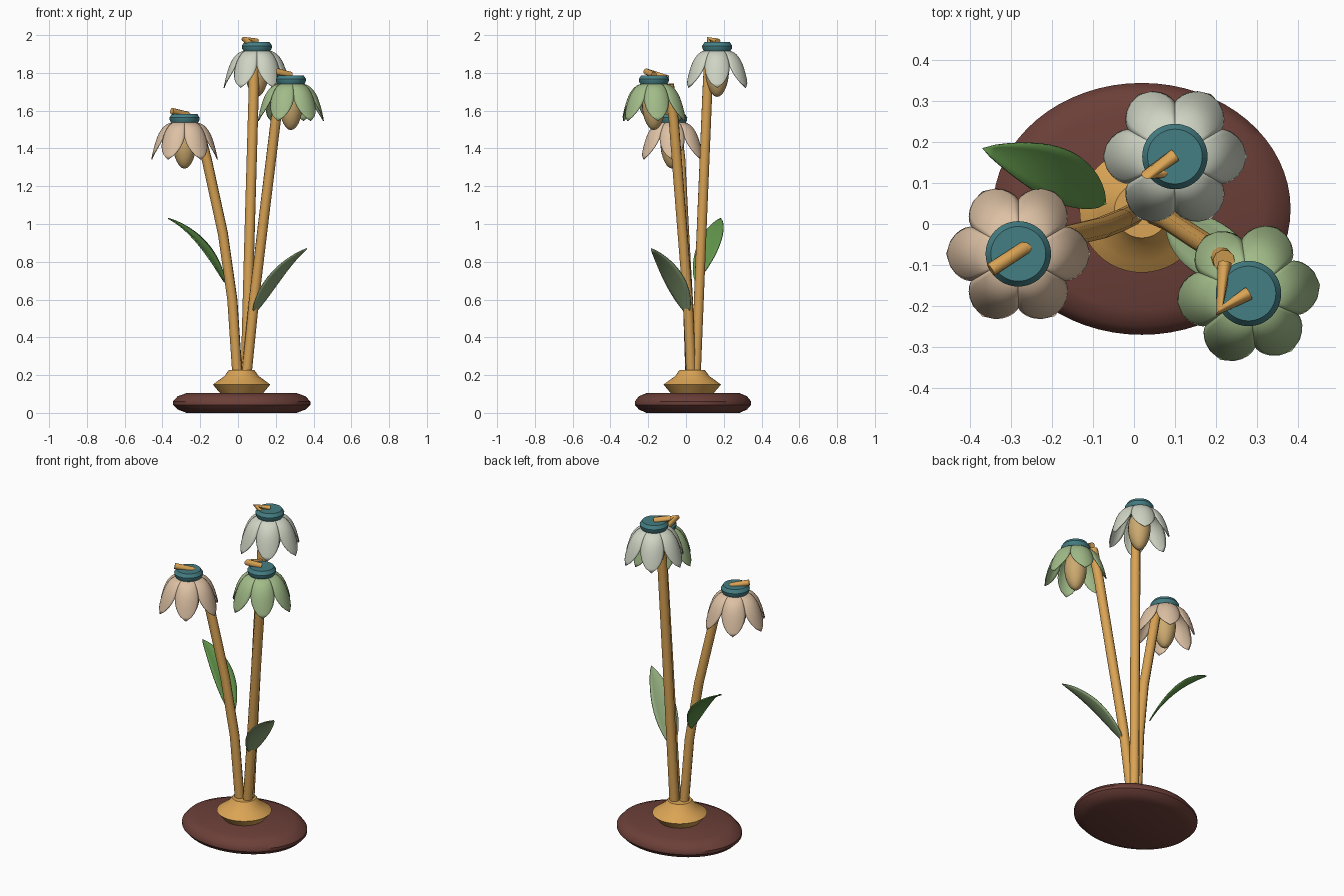
import bpy, bmesh, math
from mathutils import Vector

cube = bpy.data.objects.get("Cube")
if cube:
    bpy.data.objects.remove(cube)


def material(name, r, g, b):
    m = bpy.data.materials.new(name)
    m.use_nodes = True
    m.diffuse_color = (r, g, b, 1)
    m.node_tree.nodes["Principled BSDF"].inputs["Base Color"].default_value = (r, g, b, 1)
    return m


BROWN = material("dark brown", 0.15, 0.05, 0.04)
GOLD = material("golden tan", 0.70, 0.37, 0.09)
TEAL = material("teal", 0.06, 0.21, 0.23)
SEED = material("pale ochre", 0.60, 0.40, 0.16)
IVORY = material("ivory", 0.62, 0.66, 0.55)
SAGE = material("sage", 0.36, 0.50, 0.25)
PEACH = material("peach", 0.72, 0.53, 0.37)
LEAF = material("leaf green", 0.12, 0.30, 0.07)
PALE_LEAF = material("pale leaf green", 0.28, 0.40, 0.20)


def finish(name, bm, mat, angle=40):
    bmesh.ops.remove_doubles(bm, verts=bm.verts, dist=0.0002)
    mesh = bpy.data.meshes.new(name)
    bm.to_mesh(mesh)
    bm.free()
    return place(name, mesh, mat, angle)


def place(name, mesh, mat, angle=40):
    ob = bpy.data.objects.new(name, mesh)
    bpy.context.collection.objects.link(ob)
    mesh.materials.clear()
    mesh.materials.append(mat)
    bpy.ops.object.select_all(action="DESELECT")
    ob.select_set(True)
    bpy.context.view_layer.objects.active = ob
    bpy.ops.object.shade_smooth_by_angle(angle=math.radians(angle))
    return ob


def lathe(name, profile, centre, mat, scale=(1, 1), sides=48, angle=40):
    """Turn (radius, height) points about the vertical axis."""
    bm = bmesh.new()
    pts = [bm.verts.new((r, 0, z)) for r, z in profile]
    edges = [bm.edges.new(pair) for pair in zip(pts, pts[1:])]
    bmesh.ops.spin(bm, geom=pts + edges, cent=(0, 0, 0), axis=(0, 0, 1),
                   angle=math.tau, steps=sides, use_duplicate=False)
    for v in bm.verts:
        v.co = Vector((v.co.x * scale[0], v.co.y * scale[1], v.co.z)) + Vector(centre)
    bmesh.ops.remove_doubles(bm, verts=bm.verts, dist=0.0002)
    bmesh.ops.recalc_face_normals(bm, faces=bm.faces)
    return finish(name, bm, mat, angle)


def tube(name, points, radius, mat):
    """Round stalk through a few points, with closed ends."""
    cu = bpy.data.curves.new(name, "CURVE")
    cu.dimensions = "3D"
    cu.bevel_depth = radius
    cu.bevel_resolution = 3
    cu.use_fill_caps = True
    sp = cu.splines.new("POLY")
    sp.points.add(len(points) - 1)
    for p, co in zip(sp.points, points):
        p.co = (*co, 1)
    tmp = bpy.data.objects.new(name + "_path", cu)
    bpy.context.collection.objects.link(tmp)
    graph = bpy.context.evaluated_depsgraph_get()
    mesh = bpy.data.meshes.new_from_object(tmp.evaluated_get(graph))
    bpy.data.objects.remove(tmp)
    return place(name, mesh, mat, 50)


def sheet(bm, point, rows, cols):
    """Grid of quads from point(t, u), t in 0..1 and u in -1..1."""
    grid = [[bm.verts.new(point(i / rows, 2 * j / cols - 1)) for j in range(cols + 1)]
            for i in range(rows + 1)]
    for a, b in zip(grid, grid[1:]):
        for j in range(cols):
            bm.faces.new((a[j], b[j], b[j + 1], a[j + 1]))


def thicken(ob, amount):
    mod = ob.modifiers.new("thickness", "SOLIDIFY")
    mod.thickness = amount
    mod.offset = 0


def bezier(pts, t):
    """Point on a cubic curve."""
    a, b, c, d = (Vector(p) for p in pts)
    s = 1 - t
    return a * s**3 + b * 3 * s * s * t + c * 3 * s * t * t + d * t**3


# Petals: one bell-shaped petal repeated round the axis
PETAL_PATH = [(0.05, 0, -0.045), (0.13, 0, -0.05), (0.15, 0, -0.13), (0.174, 0, -0.242)]


def petals(name, centre, mat, turn, count=6):
    bm = bmesh.new()
    for k in range(count):
        heading = math.tau * k / count + math.radians(turn)

        def point(t, u):
            p = bezier(PETAL_PATH, t)
            taper = 1 if t < 0.5 else max(0, 1 - ((t - 0.5) / 0.5) ** 2) ** 0.8
            a = heading + u * taper * math.pi / count * 1.03
            r = p.x * (1 - 0.1 * (u * taper) ** 2 * min(1, t * 3))
            return Vector((r * math.cos(a), r * math.sin(a), p.z)) + Vector(centre)

        sheet(bm, point, 14, 10)
    thicken(finish(name, bm, mat, 60), 0.005)


def flower(name, x, y, top, mat, turn):
    centre = (x, y, top)
    petals(name + "_petals", centre, mat, turn)
    lathe(name + "_cap", [(0, -0.06), (0.062, -0.06), (0.078, -0.035), (0.08, -0.02),
                          (0.067, 0), (0, 0)], centre, TEAL, angle=30)
    egg = [(0.062 * math.sin(a) * (1 + 0.12 * math.cos(a)), -0.17 + 0.12 * math.cos(a))
           for a in (math.pi * i / 12 for i in range(13))]
    lathe(name + "_bud", egg, centre, SEED, sides=24, angle=60)


flower("tall_flower", 0.10, 0.165, 1.963, IVORY, 0)
flower("left_flower", 0.28, -0.17, 1.787, SAGE, 7)
flower("right_flower", -0.283, -0.073, 1.583, PEACH, 0)

# Stems, each ending in a small hook above its cap
tube("tall_stem", [(0.04, 0.05, 0.15), (0.06, 0.08, 0.9), (0.083, 0.113, 1.7),
                   (0.085, 0.125, 1.93)], 0.027, GOLD)
tube("tall_hook", [(0.085, 0.128, 1.94), (0.035, 0.122, 1.978), (0.10, 0.168, 1.965)], 0.017, GOLD)
tube("left_stem", [(0.04, 0.03, 0.15), (0.085, 0.01, 0.6), (0.145, -0.03, 1.1),
                   (0.20, -0.065, 1.55), (0.22, -0.09, 1.74)], 0.027, GOLD)
tube("left_hook", [(0.222, -0.095, 1.77), (0.21, -0.21, 1.807), (0.28, -0.17, 1.789)], 0.017, GOLD)
tube("right_stem", [(0.0, 0.025, 0.15), (-0.03, 0.01, 0.6), (-0.08, -0.01, 0.95),
                    (-0.165, -0.03, 1.34), (-0.21, -0.05, 1.51)], 0.027, GOLD)
tube("right_hook", [(-0.21, -0.05, 1.51), (-0.27, -0.06, 1.58), (-0.35, -0.112, 1.598)], 0.017, GOLD)


# Leaves: pointed blades with a slight trough along the middle
def leaf(name, path, half_width, mat):
    side = Vector(path[3]) - Vector(path[0])
    side = Vector((-side.y, side.x, 0)).normalized()
    bm = bmesh.new()

    def point(t, u):
        w = half_width * math.sin(math.pi * t ** 0.9) ** 0.8 if 0 < t < 1 else 0
        return bezier(path, t) + side * (u * w) + Vector((0, 0, 0.2 * w * u * u))

    sheet(bm, point, 16, 6)
    thicken(finish(name, bm, mat, 60), 0.006)


leaf("right_leaf", [(-0.07, 0.05, 0.69), (-0.13, 0.10, 0.83), (-0.23, 0.15, 0.96),
                    (-0.37, 0.185, 1.03)], 0.064, LEAF)
leaf("left_leaf", [(0.08, 0.01, 0.52), (0.14, -0.03, 0.63), (0.23, -0.09, 0.78),
                   (0.365, -0.185, 0.87)], 0.068, PALE_LEAF)

# Oval base and the collar that holds the stems
lathe("base", [(0, 0), (0.80, 0), (0.93, 0.018), (1, 0.043), (1, 0.06), (0.93, 0.088),
               (0.80, 0.105), (0, 0.105)], (0.019, 0.037, 0), BROWN,
      scale=(0.364, 0.308), sides=64)
lathe("collar", [(0, 0.10), (0.11, 0.10), (0.152, 0.15), (0.125, 0.17), (0.09, 0.195),
                 (0.067, 0.228), (0, 0.228)], (0.019, 0.033, 0), GOLD)
